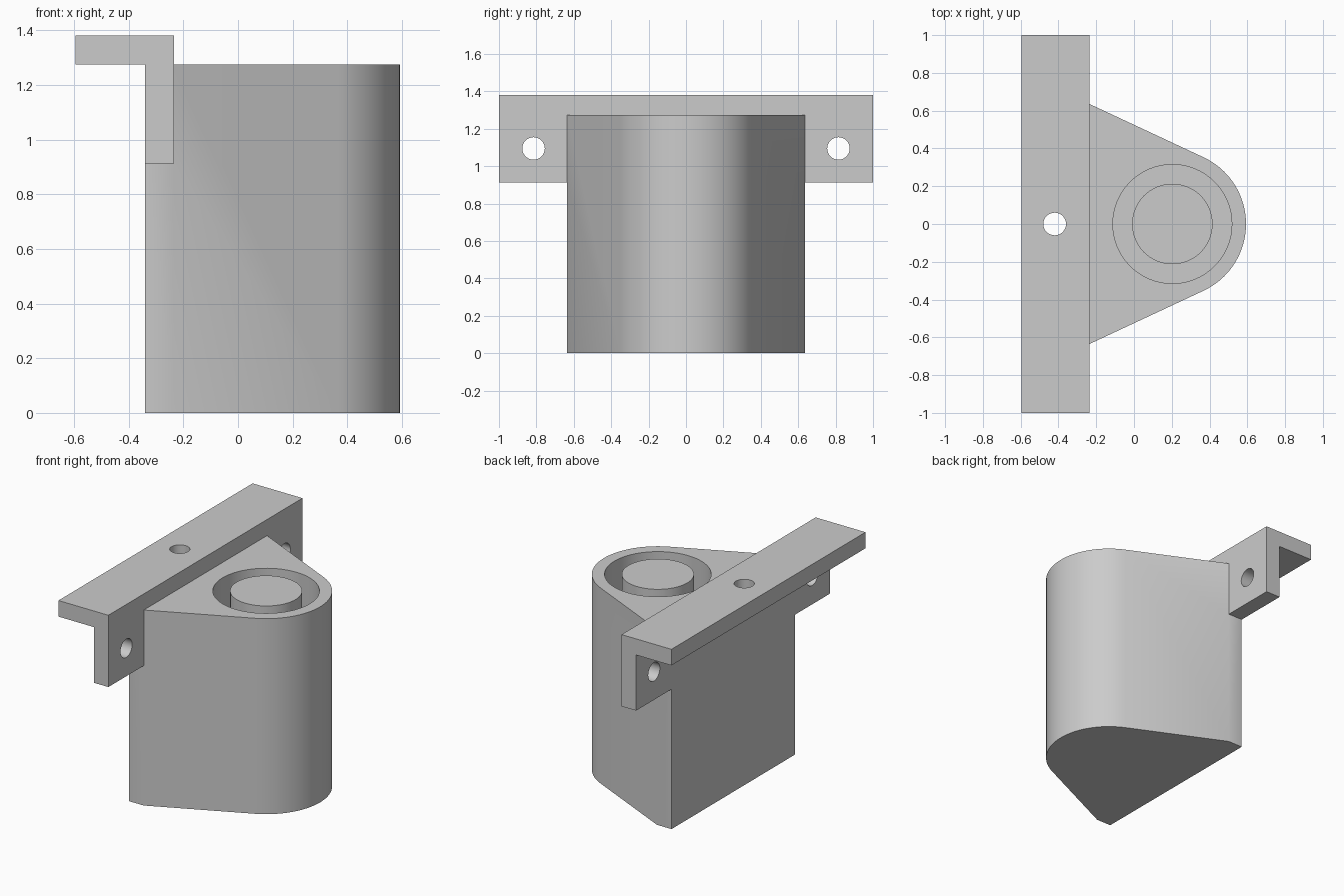
import bpy, bmesh
from math import atan2, acos, hypot, cos, sin, radians
from mathutils import Matrix, Vector

cube = bpy.data.objects.get("Cube")
if cube:
    bpy.data.objects.remove(cube, do_unlink=True)

GREY = (0.6, 0.6, 0.6, 1)
mat = bpy.data.materials.new("plain grey")
mat.use_nodes = True
mat.diffuse_color = GREY
mat.node_tree.nodes["Principled BSDF"].inputs["Base Color"].default_value = GREY


def to_object(name, bm):
    bmesh.ops.recalc_face_normals(bm, faces=bm.faces)
    mesh = bpy.data.meshes.new(name)
    bm.to_mesh(mesh)
    bm.free()
    mesh.materials.append(mat)
    obj = bpy.data.objects.new(name, mesh)
    bpy.context.collection.objects.link(obj)
    return obj


def prism(name, points, sweep):
    """Extrude a closed 3D outline along a vector."""
    bm = bmesh.new()
    face = bm.faces.new([bm.verts.new(p) for p in points])
    new = bmesh.ops.extrude_face_region(bm, geom=[face])["geom"]
    verts = [v for v in new if isinstance(v, bmesh.types.BMVert)]
    bmesh.ops.translate(bm, verts=verts, vec=sweep)
    return to_object(name, bm)


def cylinder(name, centre, radius, depth, axis="Z", segments=64):
    bm = bmesh.new()
    turn = Matrix.Rotation(radians(90), 4, "Y") if axis == "X" else Matrix()
    bmesh.ops.create_cone(bm, cap_ends=True, segments=segments, radius1=radius,
                          radius2=radius, depth=depth,
                          matrix=Matrix.Translation(centre) @ turn)
    return to_object(name, bm)


def boolean(target, tool, operation):
    bpy.context.view_layer.objects.active = target
    mod = target.modifiers.new(operation, "BOOLEAN")
    mod.operation, mod.solver, mod.object = operation, "EXACT", tool
    bpy.ops.object.modifier_apply(modifier=mod.name)
    bpy.data.objects.remove(tool, do_unlink=True)


BACK, FRONT, HALF, TOP = -0.34, -0.235, 0.635, 1.275
CX, R = 0.203, 0.39

# Body outline: flat back, short straight sides, tapers tangent to a round nose
dx = FRONT - CX
tangent = atan2(HALF, dx) - acos(R / hypot(dx, HALF))
steps = 40
arc = [-tangent + 2 * tangent * i / steps for i in range(steps + 1)]
outline = [(BACK, -HALF, 0), (FRONT, -HALF, 0)]
outline += [(CX + R * cos(a), R * sin(a), 0) for a in arc]
outline += [(FRONT, HALF, 0), (BACK, HALF, 0)]
housing = prism("housing", outline, Vector((0, 0, TOP)))

# Angle bracket along the back edge
angle = [(-0.595, TOP), (BACK, TOP), (BACK, 0.912), (FRONT, 0.912),
         (FRONT, 1.38), (-0.595, 1.38)]
bracket = prism("bracket", [(x, -1, z) for x, z in angle], Vector((0, 2, 0)))
boolean(housing, bracket, "UNION")

# Screw holes
for y in (-0.815, 0.815):
    boolean(housing, cylinder("hole", (BACK, y, 1.095), 0.06, 0.4, "X", 32), "DIFFERENCE")
boolean(housing, cylinder("hole", (-0.42, 0, 1.33), 0.06, 0.3, "Z", 32), "DIFFERENCE")

# Round well with a central post flush with the top
floor = 0.105
boolean(housing, cylinder("well", (CX, 0, floor + 0.75), 0.315, 1.5), "DIFFERENCE")
post = cylinder("post", (CX, 0, (TOP + floor) / 2), 0.213, TOP - floor)

# Smooth round walls, crisp edges
for obj in (housing, post):
    bpy.ops.object.select_all(action="DESELECT")
    obj.select_set(True)
    bpy.context.view_layer.objects.active = obj
    bpy.ops.object.shade_smooth_by_angle(angle=radians(30))
